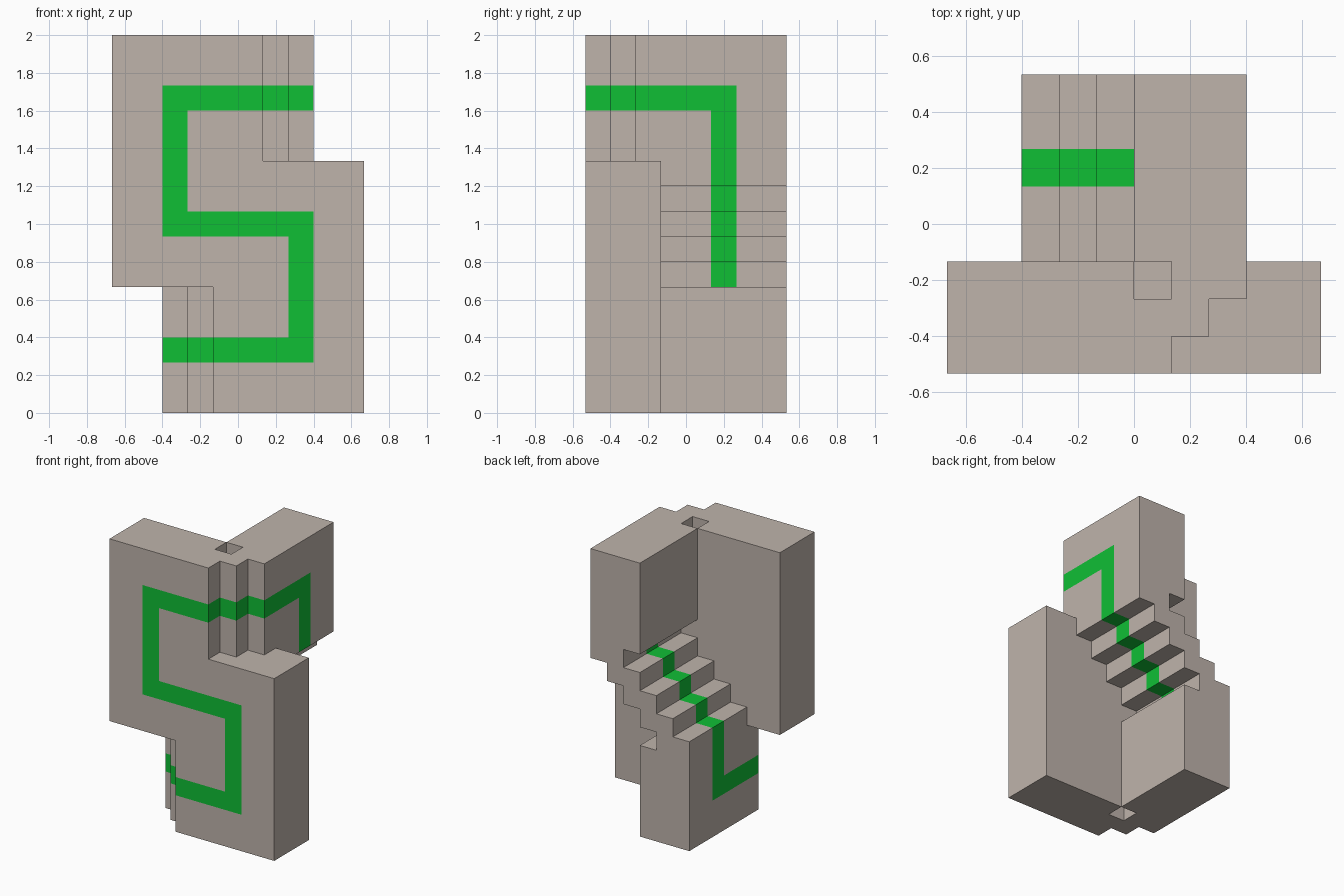
import bpy
import bmesh
from itertools import product

U = 2 / 15                      # one grid unit
H = 15                          # height in units

cube = bpy.data.objects.get("Cube")
if cube:
    bpy.data.objects.remove(cube, do_unlink=True)


def material(name, rgb):
    m = bpy.data.materials.new(name)
    m.use_nodes = True
    color = (*rgb, 1)
    m.diffuse_color = color
    bsdf = next(n for n in m.node_tree.nodes if n.type == 'BSDF_PRINCIPLED')
    bsdf.inputs["Base Color"].default_value = color
    bsdf.inputs["Roughness"].default_value = 0.8
    return m


stone = material("warm grey stone", (0.52, 0.455, 0.41))
green = material("green path", (0.005, 0.52, 0.036))

# Upper half of the body as blocks (low corner, high corner);
# the lower half is the same turned half round about the y axis.
front_slab = ((-5, -4, 5), (5, -1, 10))
half_blocks = [
    ((-5, -4, 10), (1, -1, 15)),   # upper slab
    ((1, -3, 10), (2, -1, 15)),    # stepped corner
    ((2, -2, 10), (3, -1, 15)),
    ((0, -1, 10), (3, 4, 15)),     # rear wing
    ((2, -1, 9), (3, 4, 10)),      # stairs below the wing
    ((1, -1, 8), (2, 4, 10)),
    ((0, -1, 7), (1, 4, 9)),
]
half_well = ((0, -2, 10), (1, -1, 15))


def turned(block):
    (x0, y0, z0), (x1, y1, z1) = block
    return (-x1, y0, H - z1), (-x0, y1, H - z0)


def cells(block):
    return set(product(*(range(a, b) for a, b in zip(*block))))


solid = cells(front_slab)
for b in half_blocks:
    solid |= cells(b) | cells(turned(b))
solid -= cells(half_well) | cells(turned(half_well))


def on_path(center, axis, side):
    """True where a face at this centre and direction belongs to the path."""
    x, y, z = center
    if axis == 1:                                   # S on the front faces
        if side > 0 or y > -1.5 or abs(x) > 3:
            return False
        bar = any(a < z < a + 1 for a in (2, 7, 12))
        left = x < -2 and 7 < z < 13
        right = x > 2 and 2 < z < 8
        return bar or left or right
    if axis == 2:                                   # stair treads and undersides
        return 1 < y < 2 and 5.5 < z < 9.5
    x, z = (x, z) if side > 0 else (-x, H - z)      # side faces
    bar = x > 0.5 and 12 < z < 13 and y < 2
    drop = 1 < y < 2 and 5 < z < 13
    return bar or drop


# Skin the blocks with one closed surface
bm = bmesh.new()
verts = {}


def vert(p):
    if p not in verts:
        verts[p] = bm.verts.new([c * U for c in p])
    return verts[p]


for cell in sorted(solid):
    for axis, side in product(range(3), (-1, 1)):
        neighbour = list(cell)
        neighbour[axis] += side
        if tuple(neighbour) in solid:
            continue
        b, c = (axis + 1) % 3, (axis + 2) % 3
        corners = []
        for i, j in ((0, 0), (1, 0), (1, 1), (0, 1)):
            p = list(cell)
            p[axis] += side > 0
            p[b] += i
            p[c] += j
            corners.append(tuple(p))
        center = [sum(k) / 4 for k in zip(*corners)]
        face = bm.faces.new([vert(p) for p in corners[::side]])
        face.material_index = int(on_path(center, axis, side))

# Merge flat areas, keeping the edges of the path
bm.normal_update()
bmesh.ops.dissolve_limit(bm, angle_limit=0.01, verts=bm.verts[:],
                         edges=bm.edges[:], delimit={'MATERIAL'})
bm.normal_update()

mesh = bpy.data.meshes.new("stair_block")
bm.to_mesh(mesh)
bm.free()
mesh.materials.append(stone)
mesh.materials.append(green)
obj = bpy.data.objects.new("stair_block", mesh)
bpy.context.collection.objects.link(obj)
